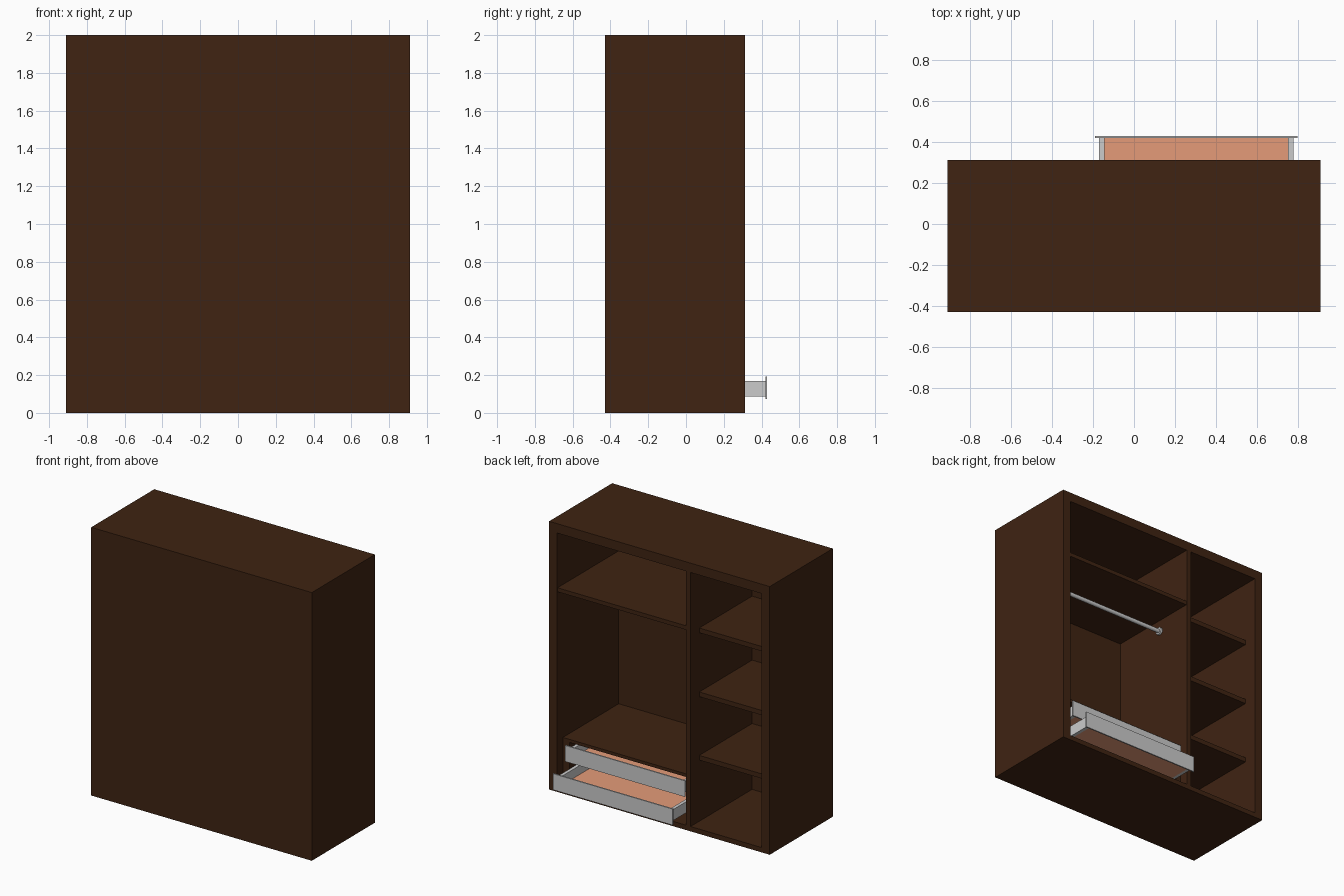
import bpy, math

if "Cube" in bpy.data.objects:
    bpy.data.objects.remove(bpy.data.objects["Cube"])


def material(name, rgb):
    m = bpy.data.materials.new(name)
    m.diffuse_color = (*rgb, 1)
    m.use_nodes = True
    m.node_tree.nodes["Principled BSDF"].inputs["Base Color"].default_value = m.diffuse_color
    return m


WOOD = material("dark_wood", (0.05, 0.017, 0.006))
BASE = material("drawer_base", (0.78, 0.33, 0.19))


def box(name, x, y, z, mat=None):
    """Box from (min, max) pairs on each axis."""
    spans = (x, y, z)
    bpy.ops.mesh.primitive_cube_add(size=1, location=[(a + b) / 2 for a, b in spans])
    o = bpy.context.object
    o.name = name
    o.scale = [b - a for a, b in spans]
    bpy.ops.object.transform_apply(location=False, rotation=False, scale=True)
    if mat:
        o.data.materials.append(mat)
    return o


def rod(name, x, y, z, r):
    """Cylinder lying along x."""
    bpy.ops.mesh.primitive_cylinder_add(vertices=24, radius=r, depth=x[1] - x[0],
                                        location=((x[0] + x[1]) / 2, y, z),
                                        rotation=(0, math.pi / 2, 0))
    o = bpy.context.object
    o.name = name
    bpy.ops.object.shade_smooth_by_angle()
    return o


W, YF, YB, H = 0.91, -0.43, 0.313, 2.0   # outer half width, depth limits, height
IN = 0.844                               # inner half width
D0, D1 = -0.257, -0.221                  # divider limits
FLOOR, CEIL, PANEL = 0.036, 1.93, -0.412

# Carcass: the open side faces +y
box("left_side", (-W, -IN), (YF, YB), (0, H), WOOD)
box("right_side", (IN, W), (YF, YB), (0, H), WOOD)
box("top_board", (-IN, IN), (YF, YB), (CEIL, H), WOOD)
box("bottom_board", (-IN, IN), (YF, YB), (0, FLOOR), WOOD)
box("closed_panel", (-IN, IN), (YF, PANEL), (FLOOR, CEIL), WOOD)
box("divider", (D0, D1), (PANEL, YB), (FLOOR, CEIL), WOOD)

# Shelves of the narrow compartment, set back from the opening
for i, top in enumerate((0.527, 1.0, 1.477)):
    box(f"narrow_shelf_{i + 1}", (-IN, D0), (PANEL, 0.21), (top - 0.035, top), WOOD)

# Wide compartment: hat shelf and drawer housing
box("hat_shelf", (D1, IN), (PANEL, 0.308), (1.49, 1.52), WOOD)
box("drawer_cover", (D1, IN), (PANEL, 0.245), (0.357, 0.38), WOOD)
box("housing_left", (D1, -0.18), (PANEL, 0.245), (FLOOR, 0.357), WOOD)
box("housing_right", (0.79, IN), (PANEL, 0.245), (FLOOR, 0.357), WOOD)

# Hanging rod with end flanges
rod("hanging_rod", (D1, IN), 0.02, 1.40, 0.015)
rod("rod_flange_left", (D1, D1 + 0.015), 0.02, 1.40, 0.028)
rod("rod_flange_right", (IN - 0.015, IN), 0.02, 1.40, 0.028)


def drawer(name, y, z, depth=0.62):
    """Drawer with its front face at y and the underside of the front at z."""
    f = y - 0.01
    b = f - depth
    z0, z1 = z + 0.015, z + 0.097
    box(name + "_front", (-0.19, 0.797), (f, y), (z, z + 0.12))
    for side, x in (("left", -0.17), ("right", 0.752)):
        box(f"{name}_{side}_side", (x, x + 0.025), (b, f), (z0, z1))
    box(name + "_rear", (-0.145, 0.752), (b, b + 0.02), (z0, z1))
    box(name + "_base", (-0.145, 0.752), (b + 0.02, f), (z0, z0 + 0.015), BASE)


# Lower drawer pulled out, upper one closed
drawer("lower_drawer", 0.43, 0.073)
drawer("upper_drawer", 0.285, 0.228)
